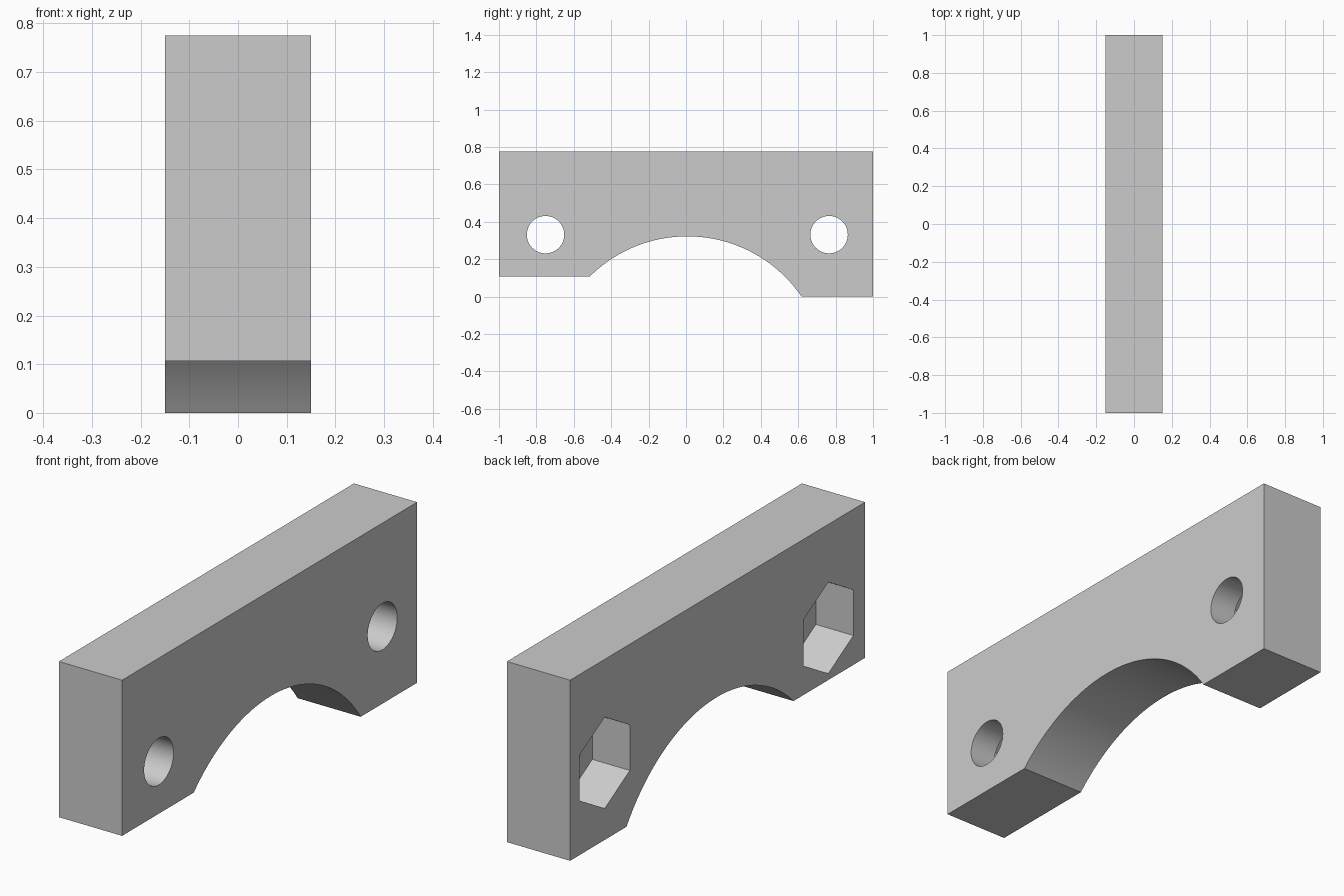
import bpy
import bmesh
from math import atan2, cos, sin, radians, sqrt
from mathutils import Matrix

if "Cube" in bpy.data.objects:
    bpy.data.objects.remove(bpy.data.objects["Cube"], do_unlink=True)

HALF_THICK, HEIGHT, STEP = 0.15, 0.775, 0.107
ARC_Y, ARC_Z, ARC_R = 0.007, -0.418, 0.74
HOLE_Z, HOLE_R, HOLE_SPACING = 0.331, 0.1, 0.758
NUT_R, NUT_DEPTH = 0.196, 0.178

grey = bpy.data.materials.new("plain_grey")
grey.use_nodes = True
colour = (0.6, 0.6, 0.6, 1)
grey.diffuse_color = colour
grey.node_tree.nodes["Principled BSDF"].inputs["Base Color"].default_value = colour


def make_object(name, bm):
    bmesh.ops.recalc_face_normals(bm, faces=bm.faces)
    mesh = bpy.data.meshes.new(name)
    bm.to_mesh(mesh)
    bm.free()
    mesh.materials.append(grey)
    obj = bpy.data.objects.new(name, mesh)
    bpy.context.collection.objects.link(obj)
    return obj


def prism(name, sides, radius, x0, x1, y, z):
    """Regular prism along x with a corner pointing up."""
    bm = bmesh.new()
    bmesh.ops.create_cone(bm, cap_ends=True, segments=sides, radius1=radius,
                          radius2=radius, depth=x1 - x0)
    bmesh.ops.transform(bm, verts=bm.verts, matrix=Matrix.Translation(
        ((x0 + x1) / 2, y, z)) @ Matrix.Rotation(radians(90), 4, "Y")
        @ Matrix.Rotation(radians(90), 4, "Z"))
    # Turn the section about its axis so that a corner lies at the top
    if abs(max(v.co.z for v in bm.verts) - z - radius) > 0.001:
        bmesh.ops.rotate(bm, verts=bm.verts, cent=(0, y, z),
                         matrix=Matrix.Rotation(radians(180 / sides), 3, "X"))
    return make_object(name, bm)


# Clamp body: side profile with an arched saddle and a stepped foot
def arc_angle(z):
    dz = z - ARC_Z
    return atan2(dz, sqrt(ARC_R ** 2 - dz ** 2))


start, end, count = radians(180) - arc_angle(STEP), arc_angle(0), 64
profile = [(-1, HEIGHT), (-1, STEP)]
for i in range(count + 1):
    a = start + (end - start) * i / count
    profile.append((ARC_Y + ARC_R * cos(a), ARC_Z + ARC_R * sin(a)))
profile += [(1, 0), (1, HEIGHT)]

bm = bmesh.new()
side = bm.faces.new([bm.verts.new((-HALF_THICK, y, z)) for y, z in profile])
extruded = bmesh.ops.extrude_face_region(bm, geom=[side], use_keep_orig=True)
bmesh.ops.translate(bm, vec=(2 * HALF_THICK, 0, 0), verts=[
    g for g in extruded["geom"] if isinstance(g, bmesh.types.BMVert)])
body = make_object("clamp_body", bm)

# Bolt holes and hexagonal nut pockets
cutters = []
for label, sign in (("front", -1), ("back", 1)):
    y = ARC_Y + sign * HOLE_SPACING
    cutters.append(prism(label + "_nut_pocket", 6, NUT_R, -0.25,
                         NUT_DEPTH - HALF_THICK, y, HOLE_Z))
    cutters.append(prism(label + "_bolt_hole", 64, HOLE_R, -0.3, 0.3, y, HOLE_Z))

bpy.ops.object.select_all(action="DESELECT")
bpy.context.view_layer.objects.active = body
body.select_set(True)
for cutter in cutters:
    cutter.hide_render = True
    mod = body.modifiers.new(cutter.name, "BOOLEAN")
    mod.operation = "DIFFERENCE"
    mod.solver = "EXACT"
    mod.object = cutter
    bpy.ops.object.modifier_apply(modifier=mod.name)
    bpy.data.objects.remove(cutter, do_unlink=True)

bpy.ops.object.shade_smooth_by_angle(angle=radians(30))
